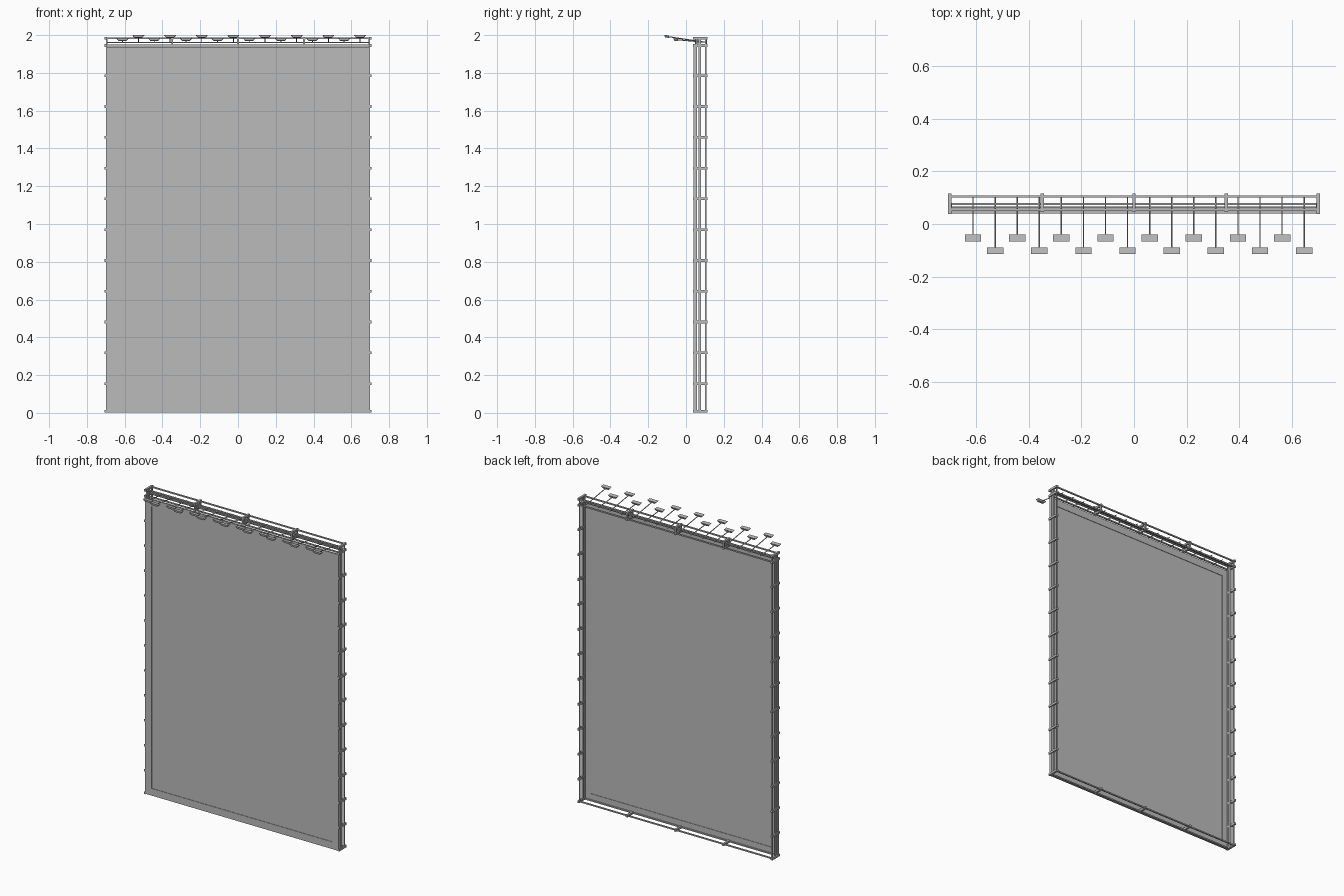
import bpy, bmesh, math
from mathutils import Vector, Matrix

if "Cube" in bpy.data.objects:
    bpy.data.objects.remove(bpy.data.objects["Cube"])

grey = bpy.data.materials.new("grey metal")
grey.diffuse_color = (0.5, 0.5, 0.5, 1)
grey.use_nodes = True
grey.node_tree.nodes["Principled BSDF"].inputs["Base Color"].default_value = grey.diffuse_color


def finish(name, bm):
    bmesh.ops.recalc_face_normals(bm, faces=bm.faces)
    mesh = bpy.data.meshes.new(name)
    bm.to_mesh(mesh)
    bm.free()
    mesh.materials.append(grey)
    obj = bpy.data.objects.new(name, mesh)
    bpy.context.collection.objects.link(obj)
    return obj


def box(bm, center, size):
    m = Matrix.Translation(center) @ Matrix.Diagonal((*size, 1))
    return bmesh.ops.create_cube(bm, size=1, matrix=m)["verts"]


def rod(bm, a, b, r, sides=6):
    a, b = Vector(a), Vector(b)
    d = b - a
    m = Matrix.Translation((a + b) / 2) @ d.to_track_quat('Z', 'Y').to_matrix().to_4x4()
    bmesh.ops.create_cone(bm, cap_ends=True, segments=sides, radius1=r,
                          radius2=r, depth=d.length, matrix=m)


# Display board: slab with a sunken field on front and back
bm = bmesh.new()
box(bm, (0, 0.045, 0.97), (1.4, 0.010, 1.935))
bm.normal_update()
for f in [f for f in bm.faces if abs(f.normal.y) > 0.9]:
    side = f.normal.y
    bmesh.ops.inset_region(bm, faces=[f], thickness=0.066)
    inner = bmesh.ops.extrude_face_region(bm, geom=[f])["geom"]
    bmesh.ops.translate(bm, vec=(0, -side * 0.003, 0),
                        verts=[v for v in inner if isinstance(v, bmesh.types.BMVert)])
    if f.is_valid:
        bmesh.ops.delete(bm, geom=[f], context='FACES_ONLY')
finish("display_board", bm)

# Side posts
bm = bmesh.new()
for s in (-1, 1):
    for y, w in ((0.054, 0.008), (0.072, 0.014), (0.104, 0.007)):
        box(bm, (s * 0.695, y, 0.995), (0.008, w, 1.98))
finish("side_posts", bm)

# Ties that join the posts
bm = bmesh.new()
levels = [0.008] + [0.155 + 0.163 * i for i in range(11)] + [1.945, 1.984]
for s in (-1, 1):
    for z in levels:
        box(bm, (s * 0.699, 0.0765, z), (0.013, 0.077, 0.014))
finish("side_ties", bm)

# Horizontal rails along the top and bottom
bm = bmesh.new()
for z in (0.008, 1.945, 1.984):
    for y in (0.054, 0.104):
        box(bm, (0, y, z), (1.39, 0.008, 0.008))
for y in (0.063, 0.076):
    box(bm, (0, y, 1.960), (1.39, 0.006, 0.006))
finish("cross_rails", bm)

# Ties that join the rails
bm = bmesh.new()
for x in (-0.348, 0, 0.35):
    box(bm, (x, 0.083, 0.008), (0.013, 0.064, 0.014))
    for z in (1.945, 1.984):
        box(bm, (x, 0.0805, z), (0.013, 0.069, 0.013))
    for y in (0.054, 0.106):
        box(bm, (x, y, 1.965), (0.010, 0.012, 0.04))
finish("rail_ties", bm)

# Lamp arms and heads in two alternating rows
arms, heads = bmesh.new(), bmesh.new()
for i in range(16):
    x = -0.611 + 0.0838 * i
    far = i % 2
    y, z = (-0.102, 1.993) if far else (-0.054, 1.976)
    rod(arms, (x, 0.104, 1.962), (x, y, z), 0.0028)
    verts = box(heads, (x, y, z), (0.062, 0.026, 0.013))
    for v in verts:  # narrower underside
        if v.co.z < z:
            v.co.x = x + (v.co.x - x) * 0.65
            v.co.y = y + (v.co.y - y) * 0.7
    # slight tilt of the head along its arm
    bmesh.ops.rotate(heads, verts=verts, cent=(x, y, z),
                     matrix=Matrix.Rotation(math.radians(-6), 3, 'X'))
finish("lamp_arms", arms)
finish("lamp_heads", heads)
